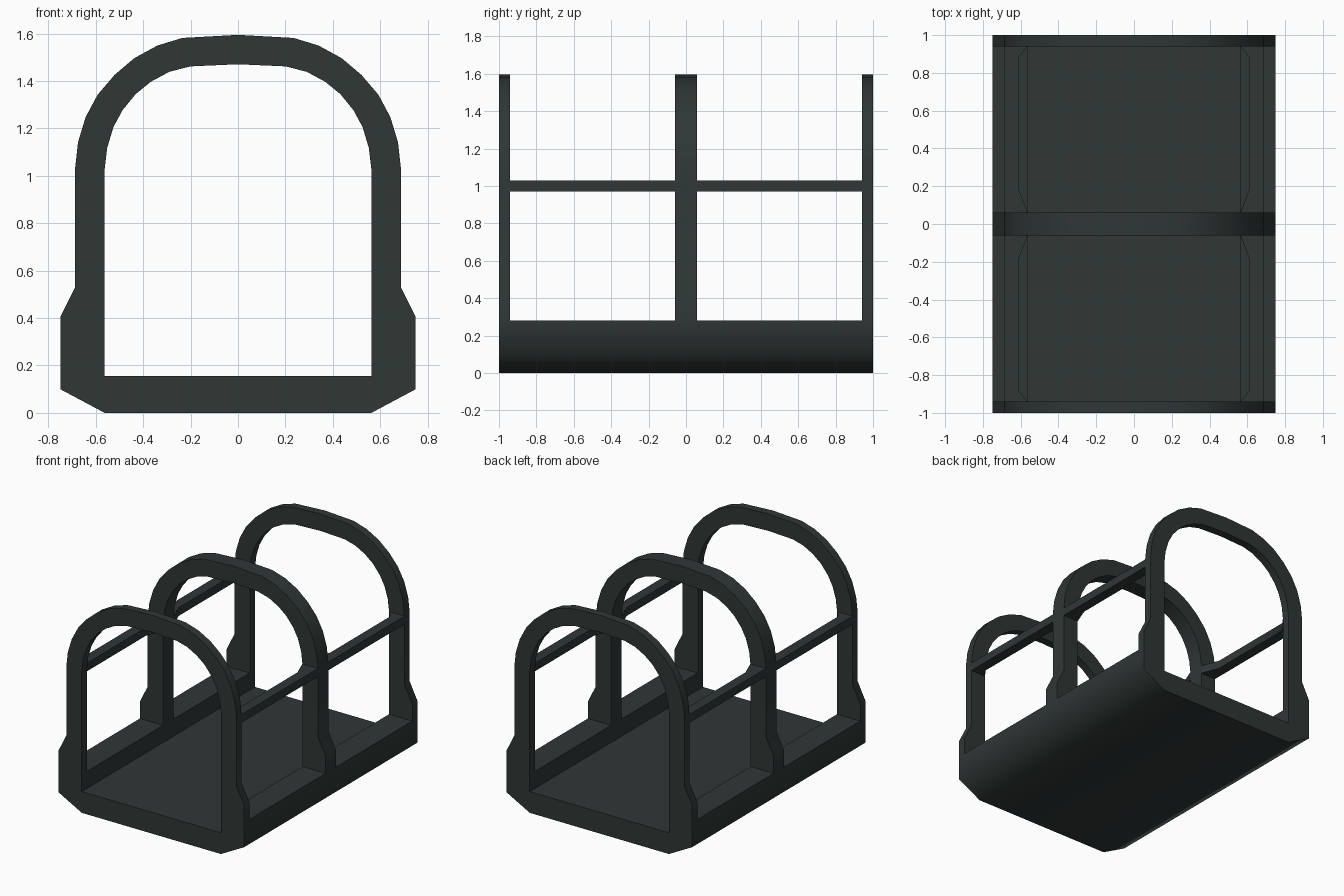
import bpy, bmesh, math

if "Cube" in bpy.data.objects:
    bpy.data.objects.remove(bpy.data.objects["Cube"])

steel = bpy.data.materials.new("dark_grey_green")
steel.diffuse_color = (0.028, 0.038, 0.036, 1)
steel.use_nodes = True
steel.node_tree.nodes["Principled BSDF"].inputs["Base Color"].default_value = steel.diffuse_color

OUT_X, IN_X, SILL = 0.75, 0.5625, 0.28


def finish(name, bm):
    bmesh.ops.remove_doubles(bm, verts=bm.verts, dist=1e-5)
    bmesh.ops.recalc_face_normals(bm, faces=bm.faces)
    me = bpy.data.meshes.new(name)
    bm.to_mesh(me)
    bm.free()
    me.materials.append(steel)
    ob = bpy.data.objects.new(name, me)
    bpy.context.collection.objects.link(ob)
    bpy.ops.object.select_all(action='DESELECT')
    ob.select_set(True)
    bpy.context.view_layer.objects.active = ob
    bpy.ops.object.shade_smooth_by_angle(angle=math.radians(65))
    return ob


def band(name, outer, inner, y0, y1, caps=True):
    """Solid strip between two matching x-z polylines, running from y0 to y1."""
    bm = bmesh.new()
    rings = [[bm.verts.new(p) for p in ((o[0], y0, o[1]), (i[0], y0, i[1]),
                                        (i[0], y1, i[1]), (o[0], y1, o[1]))]
             for o, i in zip(outer, inner)]
    for a, b in zip(rings, rings[1:]):
        for k in range(4):
            n = (k + 1) % 4
            bm.faces.new((a[k], a[n], b[n], b[k]))
    if caps:
        bm.faces.new(rings[0])
        bm.faces.new(rings[-1])
    return finish(name, bm)


def mirrored(half):
    """Half profile ending at x = 0, continued down the other side."""
    return half + [(-x, z) for x, z in reversed(half[:-1])]


# Floor tray with bevelled underside and low side walls
tray_out = mirrored([(OUT_X, SILL), (OUT_X, 0.1), (IN_X, 0), (0, 0)])
tray_in = mirrored([(IN_X, SILL), (IN_X, 0.155), (IN_X, 0.155), (0, 0.155)])
bm = bmesh.new()
outline = tray_out + [(-IN_X, SILL), (-IN_X, 0.155), (IN_X, 0.155), (IN_X, SILL)]
outline = [p for p in outline if p != (0, 0)]
front = bm.faces.new([bm.verts.new((x, -1, z)) for x, z in outline])
ext = bmesh.ops.extrude_face_region(bm, geom=[front], use_keep_orig=True)
for v in ext["geom"]:
    if isinstance(v, bmesh.types.BMVert):
        v.co.y = 1
finish("floor_tray", bm)

# Three arched hoops with thickened feet
arch_out = mirrored([(OUT_X, SILL), (OUT_X, 0.405), (0.6875, 0.53), (0.6875, 1.03),
                     (0.675, 1.142), (0.643, 1.248), (0.592, 1.343), (0.521, 1.426),
                     (0.437, 1.497), (0.34, 1.55), (0.235, 1.582), (0, 1.595)])
arch_in = mirrored([(IN_X, SILL), (IN_X, 0.405), (IN_X, 0.53), (IN_X, 1.03),
                    (0.552, 1.118), (0.526, 1.205), (0.488, 1.276), (0.432, 1.345),
                    (0.368, 1.397), (0.29, 1.439), (0.202, 1.462), (0, 1.471)])
for name, y0, y1 in (("front_hoop", -1, -0.94), ("middle_hoop", -0.06, 0.06),
                     ("back_hoop", 0.94, 1)):
    band(name, arch_out, arch_in, y0, y1)

# Side rails, flared inward where they meet the hoops
for side, sx in (("right", 1), ("left", -1)):
    for end, sy in (("back", 1), ("front", -1)):
        plan = [(0.6875, 0.06), (IN_X, 0.06), (0.6125, 0.19),
                (0.6125, 0.88), (IN_X, 0.94), (0.6875, 0.94)]
        bm = bmesh.new()
        low = bm.faces.new([bm.verts.new((sx * x, sy * y, 0.97)) for x, y in plan])
        ext = bmesh.ops.extrude_face_region(bm, geom=[low], use_keep_orig=True)
        for v in ext["geom"]:
            if isinstance(v, bmesh.types.BMVert):
                v.co.z = 1.03
        finish(f"{end}_{side}_rail", bm)
